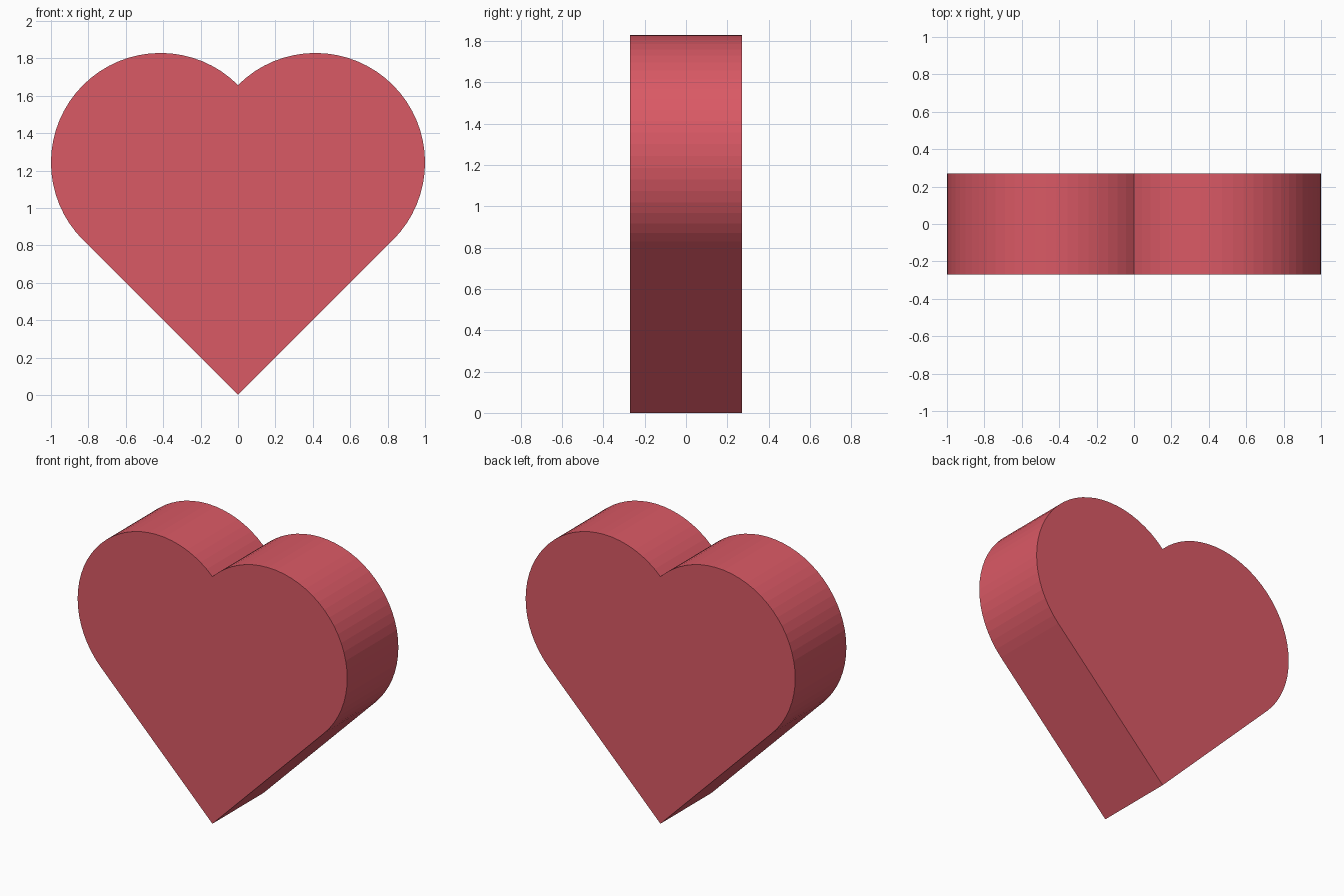
import bpy, bmesh, math

if "Cube" in bpy.data.objects:
    bpy.data.objects.remove(bpy.data.objects["Cube"])

HALF_DEPTH = 0.271
SEGMENTS = 32                               # facets per round lobe
SIDE = 1 / (0.5 + 0.5 / math.sqrt(2))       # square side giving a half width of 1
RADIUS = SIDE / 2
CX = SIDE / (2 * math.sqrt(2))              # lobe centre
CZ = 3 * CX

# Heart profile: point at the bottom, right lobe up to the notch, mirrored left lobe
right = []
for i in range(SEGMENTS + 1):
    a = math.radians(-45 + 180 * i / SEGMENTS)
    right.append((CX + RADIUS * math.cos(a), CZ + RADIUS * math.sin(a)))
right[-1] = (0.0, 4 * CX)
left = [(-x, z) for x, z in reversed(right[:-1])]
profile = [(0.0, 0.0)] + right + left

# Extrude the profile through the depth
bm = bmesh.new()
front = bm.faces.new([bm.verts.new((x, -HALF_DEPTH, z)) for x, z in profile])
ext = bmesh.ops.extrude_face_region(bm, geom=[front], use_keep_orig=True)
moved = [g for g in ext["geom"] if isinstance(g, bmesh.types.BMVert)]
bmesh.ops.translate(bm, verts=moved, vec=(0, 2 * HALF_DEPTH, 0))
bmesh.ops.recalc_face_normals(bm, faces=bm.faces)

mesh = bpy.data.meshes.new("heart")
bm.to_mesh(mesh)
bm.free()

red = bpy.data.materials.new("rose red")
red.diffuse_color = (0.70, 0.10, 0.13, 1)
red.use_nodes = True
red.node_tree.nodes["Principled BSDF"].inputs["Base Color"].default_value = red.diffuse_color
mesh.materials.append(red)

heart = bpy.data.objects.new("heart", mesh)
bpy.context.collection.objects.link(heart)
